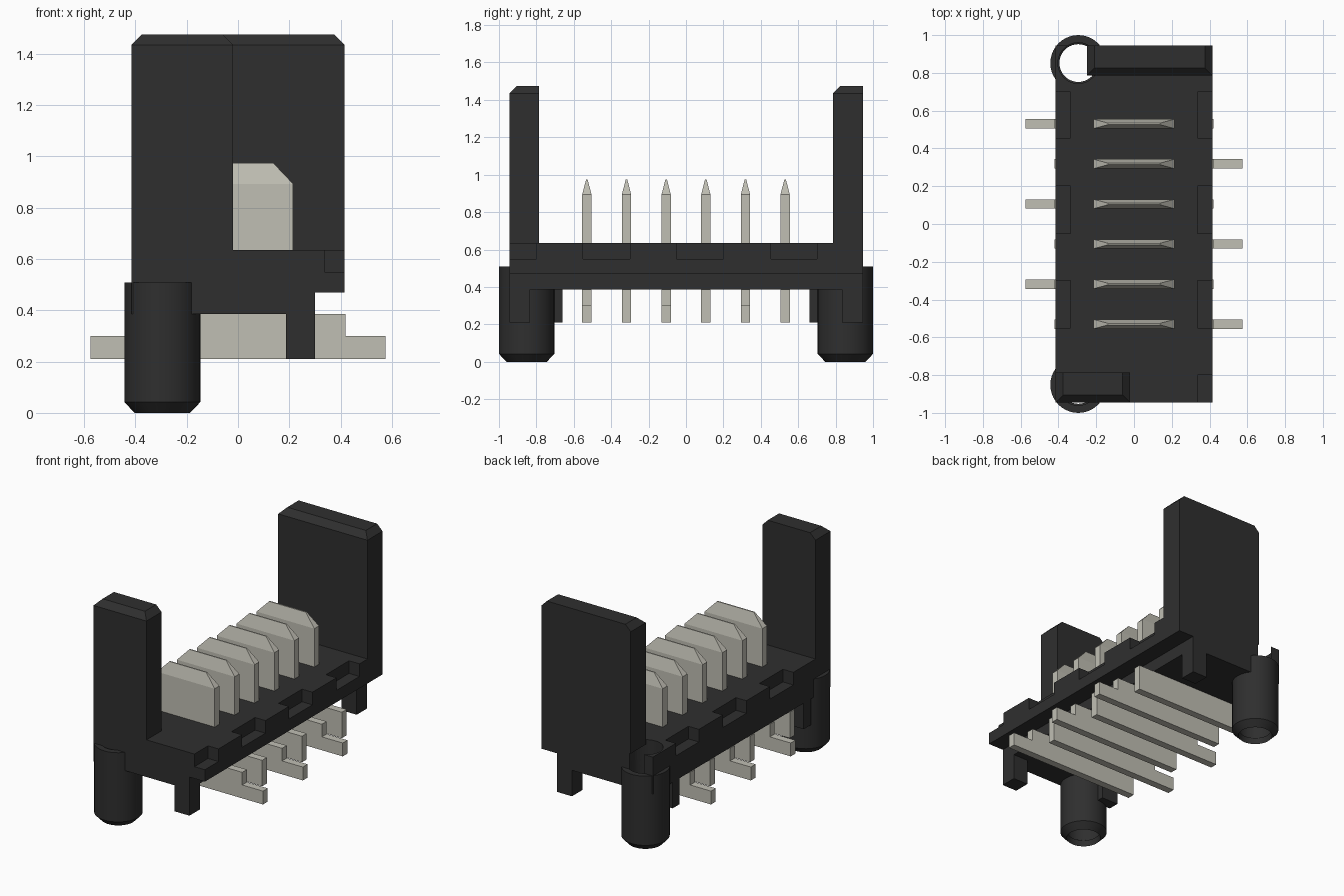
import bpy, bmesh, math

old = bpy.data.objects.get("Cube")
if old:
    bpy.data.objects.remove(old)


def make_material(name, rgb):
    m = bpy.data.materials.new(name)
    m.use_nodes = True
    m.diffuse_color = (*rgb, 1)
    m.node_tree.nodes["Principled BSDF"].inputs["Base Color"].default_value = (*rgb, 1)
    return m


black = make_material("black plastic", (0.028, 0.028, 0.028))
metal = make_material("pale metal", (0.53, 0.52, 0.455))


def finish(bm, name, mat):
    bmesh.ops.recalc_face_normals(bm, faces=bm.faces)
    mesh = bpy.data.meshes.new(name)
    bm.to_mesh(mesh)
    bm.free()
    mesh.materials.append(mat)
    ob = bpy.data.objects.new(name, mesh)
    bpy.context.collection.objects.link(ob)
    return ob


def extrude_xz(name, profile, y0, y1, mat):
    """Prism from an x-z outline between two y planes."""
    bm = bmesh.new()
    face = bm.faces.new([bm.verts.new((x, y0, z)) for x, z in profile])
    new = bmesh.ops.extrude_face_region(bm, geom=[face])["geom"]
    bmesh.ops.translate(bm, vec=(0, y1 - y0, 0),
                        verts=[v for v in new if isinstance(v, bmesh.types.BMVert)])
    return finish(bm, name, mat)


def box(name, x0, x1, y0, y1, z0, z1, mat=black):
    return extrude_xz(name, [(x0, z0), (x1, z0), (x1, z1), (x0, z1)], y0, y1, mat)


def cut(target, cutter):
    mod = target.modifiers.new("cut", 'BOOLEAN')
    mod.operation = 'DIFFERENCE'
    mod.solver = 'EXACT'
    mod.object = cutter
    cutter.hide_render = True
    cutter.hide_set(True)
    cutter.display_type = 'WIRE'


def lathe(name, profile, cx, cy, steps=40):
    """Closed ring profile of (radius, z) spun about a vertical axis."""
    bm = bmesh.new()
    rings = []
    for i in range(steps):
        a = math.tau * i / steps
        rings.append([bm.verts.new((cx + r * math.cos(a), cy + r * math.sin(a), z))
                      for r, z in profile])
    n = len(profile)
    for i in range(steps):
        a, b = rings[i], rings[(i + 1) % steps]
        for j in range(n):
            k = (j + 1) % n
            bm.faces.new((a[j], b[j], b[k], a[k]))
    ob = finish(bm, name, black)
    bpy.ops.object.select_all(action='DESELECT')
    ob.select_set(True)
    bpy.context.view_layer.objects.active = ob
    bpy.ops.object.shade_smooth_by_angle(angle=math.radians(30))
    return ob


W, L = 0.415, 0.945
BOTTOM, TOP = 0.385, 0.635
PEG_X, PEG_Y = -0.295, 0.852
BORE = 0.108

# Base plate with an undercut along one side
base = extrude_xz("base", [(-W, BOTTOM), (0.3, BOTTOM), (0.3, 0.47),
                           (W, 0.47), (W, TOP), (-W, TOP)], -L, L, black)

# Notches along both upper edges
for y0, y1 in ((0.455, 0.7), (-0.05, 0.2), (-0.55, -0.3)):
    for s in (-1, 1):
        x0, x1 = sorted((s * 0.337, s * 0.5))
        cut(base, box("notch_cutter", x0, x1, y0, y1, 0.55, 0.75))
cut(base, box("corner_notch_cutter", 0.337, 0.5, -1.05, -0.8, 0.55, 0.75))

# Open bore in the back corner beside the wide wall
bm = bmesh.new()
bmesh.ops.create_cone(bm, cap_ends=True, segments=40, radius1=BORE, radius2=BORE, depth=1)
bmesh.ops.translate(bm, verts=bm.verts, vec=(PEG_X, PEG_Y, 0.5))
cut(base, finish(bm, "bore_cutter", black))


# End walls with a bevelled top on three sides
def wall(name, x0, x1, y0, y1):
    c, h = 0.04, 1.475
    bm = bmesh.new()
    rows = [[(x0, y0), (x1, y0), (x1, y1), (x0, y1)]] * 2
    rows.append([(x0 + c, y0 + c), (x1 - c, y0 + c), (x1 - c, y1), (x0 + c, y1)])
    loops = [[bm.verts.new((x, y, z)) for x, y in row]
             for row, z in zip(rows, (TOP - 0.02, h - c, h))]
    bm.faces.new(loops[0])
    bm.faces.new(loops[-1])
    for a, b in zip(loops, loops[1:]):
        for i in range(4):
            j = (i + 1) % 4
            bm.faces.new((a[i], a[j], b[j], b[i]))
    return finish(bm, name, black)


wall("front_wall", -W, -0.02, -L, -0.785)
wall("back_wall", -0.25, W, 0.785, L)

# Hollow locating pegs, feet and peg blocks at each end
peg_profile = [(0.108, 0), (0.148, 0.042), (0.148, 0.508), (BORE, 0.508), (BORE, 0.045), (0.1, 0.04)]
for s, end in ((-1, "front"), (1, "back")):
    lathe(end + "_peg", peg_profile, PEG_X, s * PEG_Y)
    y0, y1 = sorted((s * 0.835, s * L))
    box(end + "_foot", 0.188, 0.3, y0, y1, 0.21, BOTTOM + 0.01)
    y0, y1 = sorted((s * 0.66, s * 0.735))
    box(end + "_peg_block", -W, -0.29, y0, y1, 0.21, BOTTOM + 0.01)


# Contact blades with wedge tips, and solder tails on alternating sides
def blade(name, y):
    w, t, tip_w, tip_t = 0.215, 0.025, 0.137, 0.004
    shoulder, tip = 0.893, 0.975
    bm = bmesh.new()
    loops = []
    for hw, ht, z in ((w, t, TOP - 0.05), (w, t, shoulder), (tip_w, tip_t, tip)):
        loops.append([bm.verts.new((sx * hw, y + sy * ht, z))
                      for sx, sy in ((-1, -1), (1, -1), (1, 1), (-1, 1))])
    bm.faces.new(loops[0])
    bm.faces.new(loops[-1])
    for a, b in zip(loops, loops[1:]):
        for i in range(4):
            j = (i + 1) % 4
            bm.faces.new((a[i], a[j], b[j], b[i]))
    return finish(bm, name, metal)


for i in range(6):
    y = -0.53 + i * 0.212
    s = 1 if i % 2 == 0 else -1
    blade(f"contact_blade_{i + 1}", y)
    tail = [(-0.42, 0.21), (0.575, 0.21), (0.575, 0.3), (0.42, 0.3),
            (0.42, BOTTOM), (-0.42, BOTTOM)]
    extrude_xz(f"contact_tail_{i + 1}", [(s * x, z) for x, z in tail],
               y - 0.025, y + 0.025, metal)
